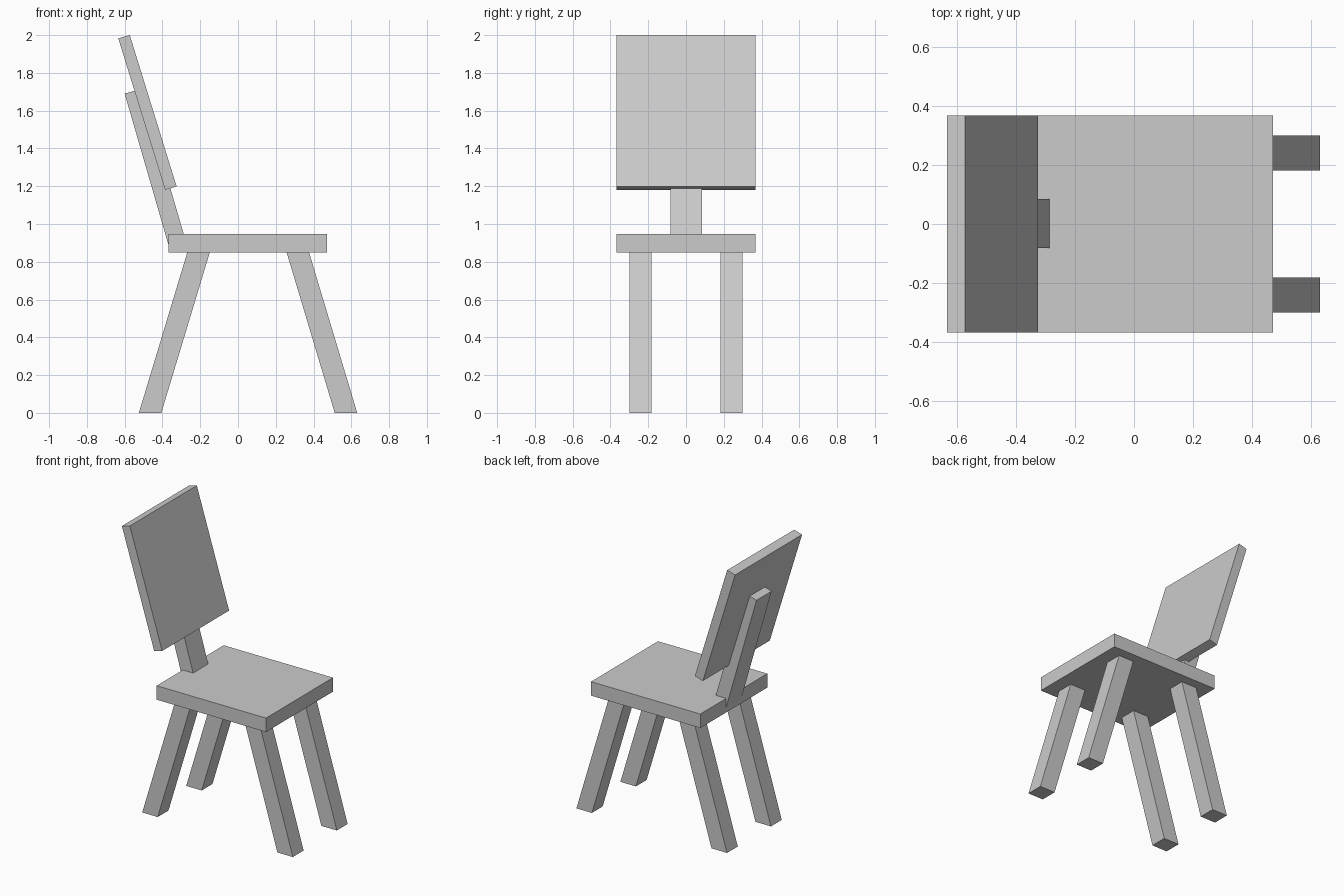
import bpy

if "Cube" in bpy.data.objects:
    bpy.data.objects.remove(bpy.data.objects["Cube"])


def prism(name, profile, y0, y1):
    """Extrude an (x, z) side profile from y0 to y1."""
    n = len(profile)
    verts = [(x, y, z) for y in (y0, y1) for x, z in profile]
    faces = [tuple(range(n)), tuple(range(2 * n - 1, n - 1, -1))]
    faces += [(i, i + n, (i + 1) % n + n, (i + 1) % n) for i in range(n)]
    mesh = bpy.data.meshes.new(name)
    mesh.from_pydata(verts, [], faces)
    obj = bpy.data.objects.new(name, mesh)
    bpy.context.collection.objects.link(obj)
    return obj


# Seat slab
prism("seat", [(-0.367, 0.85), (0.472, 0.85), (0.472, 0.947), (-0.367, 0.947)],
      -0.367, 0.367)

# Splayed legs, cut level at floor and seat
for end, foot, top in (("back", -0.525, -0.268), ("front", 0.512, 0.257)):
    for side, y in (("right", -0.30), ("left", 0.182)):
        prism(f"{end}_{side}_leg",
              [(foot, 0), (foot + 0.119, 0), (top + 0.119, 0.851), (top, 0.851)],
              y, y + 0.118)

# Leaning post that carries the backrest
prism("back_post",
      [(-0.367, 0.885), (-0.277, 0.912), (-0.512, 1.715), (-0.600, 1.690)],
      -0.082, 0.084)

# Backrest panel
prism("backrest",
      [(-0.386, 1.181), (-0.325, 1.199), (-0.573, 2.0), (-0.634, 1.983)],
      -0.367, 0.367)
